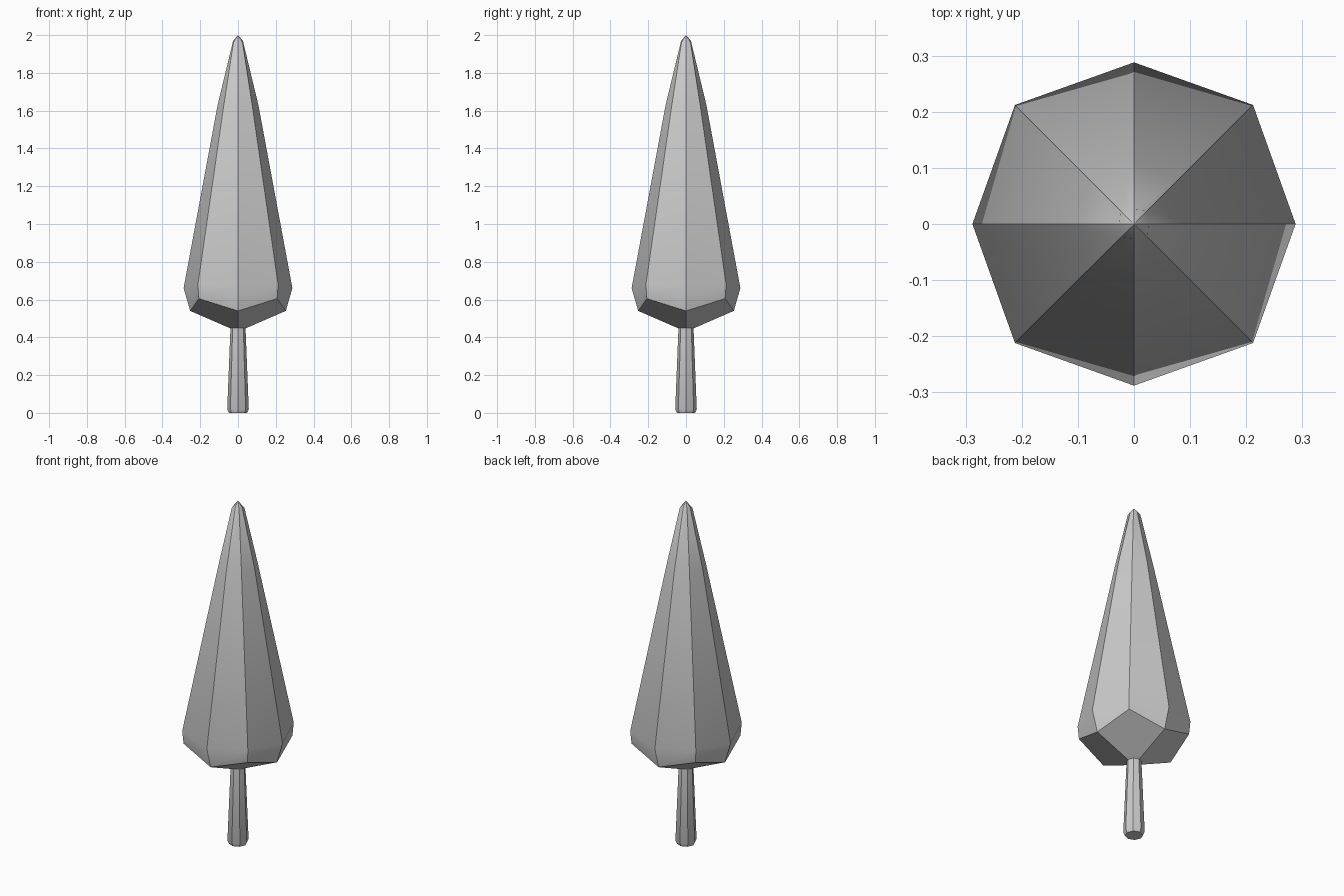
import bpy, bmesh
from math import cos, sin, pi, radians

if "Cube" in bpy.data.objects:
    bpy.data.objects.remove(bpy.data.objects["Cube"])


def loft(name, rings, bottom, top, angle):
    """Octagonal loft; each ring is (axis radius, axis z, diagonal radius, diagonal z)."""
    bm = bmesh.new()
    loops = []
    for ra, za, rd, zd in rings:
        loops.append([bm.verts.new(((rd if i % 2 else ra) * cos(i * pi / 4),
                                    (rd if i % 2 else ra) * sin(i * pi / 4),
                                    zd if i % 2 else za)) for i in range(8)])
    for a, b in zip(loops, loops[1:]):
        for i in range(8):
            j = (i + 1) % 8
            bm.faces.new((a[i], a[j], b[j], b[i]))
    # underside: four kite facets to a point, or a flat cap
    if bottom is None:
        bm.faces.new(loops[0][::-1])
    else:
        p = bm.verts.new((0, 0, bottom))
        for i in range(0, 8, 2):
            bm.faces.new((p, loops[0][(i + 2) % 8], loops[0][i + 1], loops[0][i]))
    # tip
    if top is None:
        bm.faces.new(loops[-1])
    else:
        p = bm.verts.new((0, 0, top))
        for i in range(8):
            bm.faces.new((loops[-1][i], loops[-1][(i + 1) % 8], p))
    bmesh.ops.recalc_face_normals(bm, faces=bm.faces)
    mesh = bpy.data.meshes.new(name)
    bm.to_mesh(mesh)
    bm.free()
    ob = bpy.data.objects.new(name, mesh)
    bpy.context.collection.objects.link(ob)
    bpy.ops.object.select_all(action='DESELECT')
    bpy.context.view_layer.objects.active = ob
    ob.select_set(True)
    bpy.ops.object.shade_smooth_by_angle(angle=radians(angle))
    return ob


# Pointed foliage crown, faceted underside, octagon narrowing to a square tip
loft("foliage", [
    (0.253, 0.54, 0.293, 0.605),
    (0.288, 0.66, 0.300, 0.68),
    (0.108, 1.63, 0.106, 1.63),
    (0.026, 1.97, 0.034, 1.96),
], 0.43, 2.0, 32)

# Tapered trunk with a small chamfer at the foot
loft("trunk", [
    (0.048, 0.0, 0.048, 0.0),
    (0.057, 0.02, 0.057, 0.02),
    (0.041, 0.42, 0.041, 0.42),
    (0.041, 0.45, 0.041, 0.45),
], None, None, 30)
